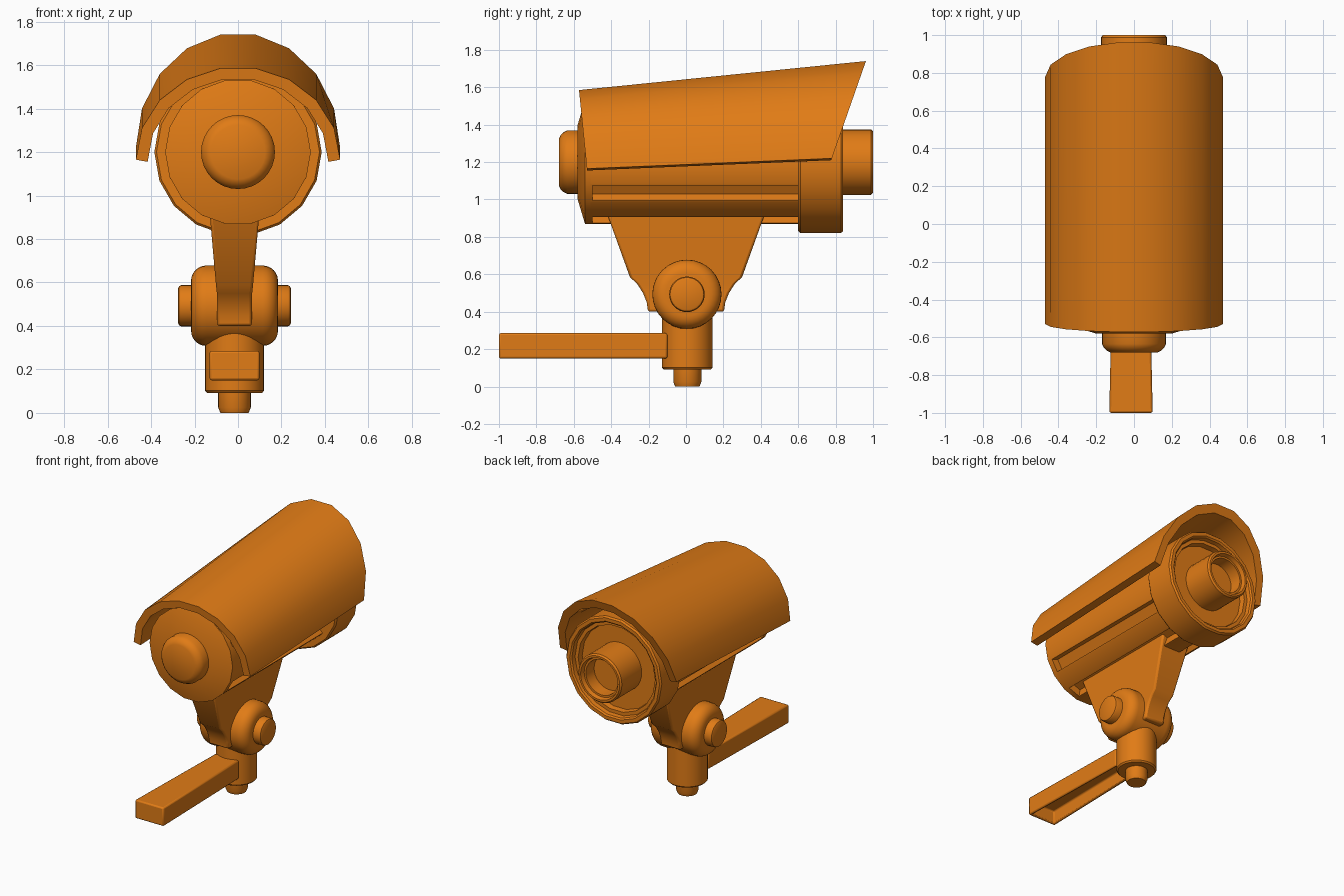
import bpy, bmesh, math
from mathutils import Vector

if "Cube" in bpy.data.objects:
    bpy.data.objects.remove(bpy.data.objects["Cube"])

mat = bpy.data.materials.new("orange_paint")
mat.diffuse_color = (0.75, 0.2, 0.008, 1)
mat.use_nodes = True
mat.node_tree.nodes["Principled BSDF"].inputs["Base Color"].default_value = mat.diffuse_color
CX = -0.016          # the mount sits slightly off the camera axis
CZ = 1.2             # height of the camera axis


def finish(name, bm, bevel=0, angle=30):
    bmesh.ops.recalc_face_normals(bm, faces=bm.faces)
    me = bpy.data.meshes.new(name)
    bm.to_mesh(me)
    bm.free()
    me.materials.append(mat)
    ob = bpy.data.objects.new(name, me)
    bpy.context.collection.objects.link(ob)
    bpy.ops.object.select_all(action='DESELECT')
    ob.select_set(True)
    bpy.context.view_layer.objects.active = ob
    bpy.ops.object.shade_smooth_by_angle(angle=math.radians(angle))
    if bevel:
        m = ob.modifiers.new("bevel", 'BEVEL')
        m.width, m.segments, m.limit_method = bevel, 2, 'ANGLE'
        m.angle_limit = math.radians(35)
    return ob


def loft(rings):
    """Skin a list of equal-length point rings and cap both ends."""
    bm = bmesh.new()
    vs = [[bm.verts.new(p) for p in ring] for ring in rings]
    n = len(vs[0])
    for a, b in zip(vs, vs[1:]):
        for i in range(n):
            j = (i + 1) % n
            bm.faces.new((a[i], a[j], b[j], b[i]))
    bm.faces.new(vs[0])
    bm.faces.new(vs[-1])
    return bm


def lathe(name, profile, axis, center, n=32):
    """Turn (radius, position) pairs around a main axis."""
    rings = []
    for r, t in profile:
        ring = []
        for k in range(n):
            a = 2 * math.pi * k / n
            u, v = r * math.cos(a), r * math.sin(a)
            p = {'x': (t, u, v), 'y': (u, t, v), 'z': (u, v, t)}[axis]
            ring.append(Vector(center) + Vector(p))
        rings.append(ring)
    return finish(name, loft(rings))


# camera body with lengthwise grooves, 18-sided
section = []
for k in range(18):
    a = 20 * k
    section.append((a, 0.335))
    if k % 9 in (1, 3, 5, 7):
        section += [(a + 2, 0.334), (a + 2.5, 0.28), (a + 17.5, 0.28), (a + 18, 0.334)]
finish("camera_body", loft([
    [(r * math.cos(math.radians(a)), y, CZ + r * math.sin(math.radians(a))) for a, r in section]
    for y in (-0.51, 0.62)]))

# end cap, knob, lens housing and lens tube
axis_c = (0, 0, CZ)
lathe("rear_cap", [(0.335, -0.50), (0.335, -0.54), (0.2, -0.58)], 'y', axis_c, 18)
lathe("rear_knob", [(0.17, -0.56), (0.17, -0.635), (0.16, -0.655), (0.145, -0.67), (0.125, -0.68)],
      'y', axis_c)
lathe("lens_housing", [(0.375, 0.60), (0.385, 0.612), (0.385, 0.828), (0.375, 0.84), (0.35, 0.84),
                       (0.34, 0.83), (0.335, 0.80), (0.31, 0.80), (0.305, 0.76)], 'y', axis_c, 18)
lathe("lens_tube", [(0.175, 0.74), (0.175, 0.988), (0.165, 1.0), (0.15, 1.0), (0.142, 0.97),
                    (0.128, 0.97), (0.125, 0.88)], 'y', axis_c)


# sun visor: half-round shell, taller and slanted at the lens end
def visor_ring(base, height, y0, slope):
    arc = [(0.47 * math.cos(math.radians(20 * k)), math.sin(math.radians(20 * k + 0)))
           for k in range(5)]
    arc += [(-x, s) for x, s in reversed(arc)]
    outer = [(x, base + s * height / math.sin(math.radians(80))) for x, s in arc]
    inner = [(x * 0.885, base - 0.01 + (z - base) * 0.9) for x, z in reversed(outer)]
    return [(x, y0 + (z - base) * slope, z) for x, z in outer + inner]


finish("sun_visor", loft([visor_ring(1.165, 0.42, -0.53, -0.1),
                          visor_ring(1.22, 0.52, 0.78, 0.35)]))

# bracket: tapered web below the body
rows = [(0.96, 0.435, 0.118), (0.585, 0.30, 0.085), (0.55, 0.262, 0.081),
        (0.50, 0.23, 0.08), (0.45, 0.21, 0.08), (0.40, 0.203, 0.08)]
finish("bracket", loft([[(CX + sx * hx, sy * hy, z) for sx, sy in ((1, 1), (-1, 1), (-1, -1), (1, -1))]
                        for z, hy, hx in rows]), bevel=0.012)

# pivot joint with rounded rims, and its two bolt heads
half = [(0.115 + 0.07 * math.sin(a), 0.13 + 0.07 * math.cos(a))
        for a in (math.pi / 2 * i / 6 for i in range(7))]
joint_c = (CX, 0.005, 0.493)
lathe("pivot_joint", [(r, -t) for r, t in half] + [(r, t) for r, t in reversed(half)], 'x', joint_c)
for side, name in ((-1, "left"), (1, "right")):
    lathe(name + "_bolt", [(0.095, side * 0.17), (0.095, side * 0.245), (0.09, side * 0.255),
                           (0.08, side * 0.26)], 'x', joint_c)

# stem and bottom peg
stem_c = (CX, 0.007, 0)
lathe("stem", [(0.127, 0.092), (0.136, 0.102), (0.136, 0.42)], 'z', stem_c)
lathe("bottom_peg", [(0.065, 0.0), (0.075, 0.025), (0.075, 0.12)], 'z', stem_c)

# mounting arm: slightly flared bar, hollow from below
bm = loft([[(CX + sx * w, y, z) for sx, z in ((-1, 0.15), (1, 0.15), (1, 0.285), (-1, 0.285))]
           for y, w in ((-1.0, 0.115), (-0.1, 0.095))])
bmesh.ops.recalc_face_normals(bm, faces=bm.faces)
under = min(bm.faces, key=lambda f: f.calc_center_median().z)
bmesh.ops.inset_region(bm, faces=[under], thickness=0.028)
cavity = bmesh.ops.extrude_face_region(bm, geom=[under])
bmesh.ops.translate(bm, vec=(0, 0, 0.095), verts=[v for v in cavity["geom"]
                                                if isinstance(v, bmesh.types.BMVert)])
if under.is_valid:
    bmesh.ops.delete(bm, geom=[under], context='FACES_ONLY')
finish("mounting_arm", bm, bevel=0.01)
